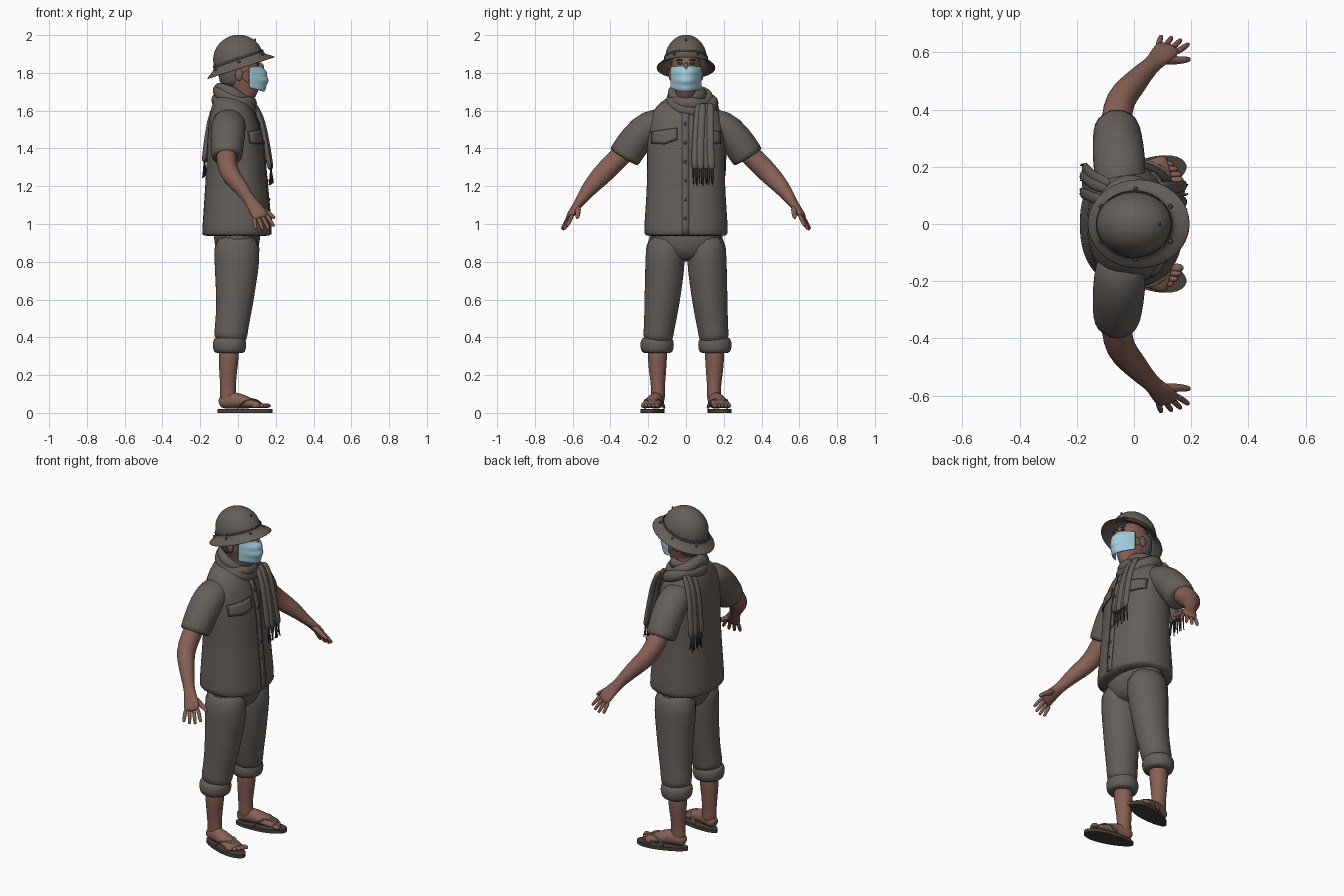
import bpy, bmesh, math
from mathutils import Vector, Matrix

cube = bpy.data.objects.get("Cube")
if cube:
    bpy.data.objects.remove(cube)


def material(name, r, g, b):
    m = bpy.data.materials.new(name)
    m.use_nodes = True
    m.diffuse_color = (r, g, b, 1)
    m.node_tree.nodes["Principled BSDF"].inputs["Base Color"].default_value = (r, g, b, 1)
    return m


CLOTH = material("grey brown cloth", .13, .113, .1)
SKIN = material("brown skin", .24, .115, .088)
MASK = material("pale blue mask", .36, .61, .72)
HAIR = material("grey hair", .12, .105, .098)
DARK = material("dark trim", .06, .052, .048)


def finish(name, bm, mat, subdivide=0, thickness=0):
    bmesh.ops.recalc_face_normals(bm, faces=bm.faces)
    mesh = bpy.data.meshes.new(name)
    bm.to_mesh(mesh)
    bm.free()
    mesh.materials.append(mat)
    mesh.shade_smooth()
    ob = bpy.data.objects.new(name, mesh)
    bpy.context.collection.objects.link(ob)
    if thickness:
        mod = ob.modifiers.new("thickness", "SOLIDIFY")
        mod.thickness = thickness
        mod.offset = 0
    if subdivide:
        mod = ob.modifiers.new("smooth", "SUBSURF")
        mod.levels = mod.render_levels = subdivide
    return ob


def sweep(name, points, mat, side=(0, 1, 0), n=16, closed=False, square=2, subdivide=1):
    """Skin over oval rings; each point is x, y, z, radius along side, other radius."""
    bm, rings = bmesh.new(), []
    last = len(points) - 1
    for i, (x, y, z, a, b) in enumerate(points):
        before = points[i - 1] if i or closed else points[0]
        after = points[(i + 1) % len(points)] if i < last or closed else points[last]
        t = (Vector(after[:3]) - Vector(before[:3])).normalized()
        s = Vector(side) - t * t.dot(Vector(side))
        s.normalize()
        u = t.cross(s)
        ring = []
        for k in range(n):
            c, d = (math.copysign(abs(f) ** (2 / square), f)
                    for f in (math.cos(k * math.tau / n), math.sin(k * math.tau / n)))
            ring.append(bm.verts.new(Vector((x, y, z)) + s * a * c + u * b * d))
        rings.append(ring)
    pairs = list(zip(rings, rings[1:])) + ([(rings[-1], rings[0])] if closed else [])
    for lo, hi in pairs:
        for k in range(n):
            bm.faces.new((lo[k - 1], lo[k], hi[k], hi[k - 1]))
    if not closed:
        bm.faces.new(rings[0])
        bm.faces.new(rings[-1])
    return finish(name, bm, mat, subdivide)


def ball(name, loc, size, mat):
    bm = bmesh.new()
    bmesh.ops.create_uvsphere(bm, u_segments=16, v_segments=10, radius=1,
                              matrix=Matrix.Translation(loc) @ Matrix.Diagonal((*size, 1)))
    return finish(name, bm, mat)


def grid(name, fn, mat, nu, nv, thickness, subdivide=0):
    bm = bmesh.new()
    rows = [[bm.verts.new(fn(i / nu, j / nv)) for i in range(nu + 1)] for j in range(nv + 1)]
    for lo, hi in zip(rows, rows[1:]):
        for i in range(nu):
            bm.faces.new((lo[i], lo[i + 1], hi[i + 1], hi[i]))
    return finish(name, bm, mat, subdivide, thickness)


# Shirt body
shirt = sweep("shirt", [
    (-.008, 0, .935, .213, .178), (-.008, 0, .942, .222, .184), (-.008, 0, 1.0, .222, .18),
    (-.01, 0, 1.15, .21, .168), (-.012, 0, 1.3, .205, .156), (-.015, 0, 1.42, .208, .15),
    (-.025, 0, 1.52, .205, .135), (-.035, 0, 1.6, .18, .115), (-.035, 0, 1.65, .13, .095),
    (-.025, 0, 1.68, .075, .075)], CLOTH, n=32, square=2.3)
bpy.context.view_layer.update()
shirt_eval = shirt.evaluated_get(bpy.context.evaluated_depsgraph_get())


def chest(y, z, lift=.003):
    hit, spot, _, _ = shirt_eval.ray_cast(Vector((1, y, z)), Vector((-1, 0, 0)))
    return Vector((spot.x + lift if hit else .1, y, z))


# Button strip, buttons and pocket flaps
grid("button_strip", lambda u, v: chest(.036 * u - .02, .945 + .66 * v), CLOTH, 2, 16, .008)
grid("strip_seam", lambda u, v: chest(.004 * u - .022, .945 + .66 * v), DARK, 1, 16, .006)
for i in range(6):
    ball("button", chest(-.003, 1.03 + .1 * i, .007), (.005, .009, .009), DARK)
for s in (-1, 1):
    def flap(u, v, grow=0, lift=.006):
        drop = .055 + .014 * (1 - abs(2 * u - 1))
        return chest(s * (.05 - grow + (.13 + 2 * grow) * u),
                     1.505 - .02 * u + grow - (drop + 2 * grow) * v, lift)
    grid("pocket_flap_edge", lambda u, v: flap(u, v, .004, .003), DARK, 8, 4, .006)
    grid("pocket_flap", flap, CLOTH, 8, 4, .008)

# Trouser seat
sweep("trouser_seat", [(-.005, 0, .8, .06, .07), (-.005, 0, .85, .17, .11),
                       (-.005, 0, .92, .2, .125), (-.005, 0, 1.0, .2, .125)], CLOTH, n=24)

TURN = math.radians(13)
for s, label in ((-1, "right_hand_side"), (1, "left_hand_side")):
    # Sleeve and bare arm
    sweep("sleeve_" + label, [(x, s * y, z, a, b) for x, y, z, a, b in (
        (-.045, .09, 1.56, .08, .06), (-.05, .19, 1.53, .093, .085), (-.055, .265, 1.45, .092, .09),
        (-.06, .325, 1.36, .083, .088), (-.06, .332, 1.348, .083, .088))],
        CLOTH, side=(1, 0, 0), n=20)
    sweep("arm_" + label, [(x, s * y, z, a, b) for x, y, z, a, b in (
        (-.06, .28, 1.42, .055, .055), (-.062, .37, 1.34, .056, .058), (-.05, .435, 1.27, .052, .056),
        (-.01, .48, 1.225, .047, .05), (.035, .53, 1.165, .036, .038), (.066, .56, 1.12, .03, .027),
        (.09, .583, 1.09, .041, .022), (.115, .61, 1.05, .046, .02), (.125, .62, 1.03, .042, .015))],
        SKIN, side=(.8, s * -.3, .25), n=16)
    # Fingers fan out from the knuckles
    knuckle, along, across = Vector((.115, .61, 1.045)), Vector((.36, .42, -.83)), Vector((.9, -.34, .28))
    for i, length in enumerate((.07, .088, .094, .086)):
        offset = .023 * (i - 1.5)
        path = []
        for f, r in ((0, .012), (.5, .0115), (.92, .0095), (1, .007)):
            p = knuckle + along * length * f + across * offset * (1 + .45 * f)
            path.append((p.x, s * p.y, p.z, r, r))
        sweep("finger_" + label, path, SKIN, side=(1, 0, 0), n=8)
    sweep("thumb_" + label, [(x, s * y, z, r, r) for x, y, z, r in (
        (.085, .575, 1.1, .018), (.13, .572, 1.075, .018), (.165, .572, 1.053, .014),
        (.19, .575, 1.035, .011), (.196, .576, 1.03, .007))], SKIN, side=(0, 0, 1), n=8)

    # Trouser leg with rolled cuff, and bare shin
    sweep("trouser_leg_" + label, [(x, s * y, z, a, b) for x, y, z, a, b in (
        (-.005, .107, .96, .105, .125), (-.005, .11, .8, .107, .122), (-.012, .119, .68, .1, .108),
        (-.018, .128, .58, .094, .099), (-.03, .138, .48, .085, .09), (-.038, .146, .42, .08, .09),
        (-.042, .15, .37, .08, .085))], CLOTH, n=20)
    sweep("rolled_cuff_" + label, [(-.045, s * .153, z, a, a) for z, a in (
        (.315, .07), (.322, .083), (.35, .091), (.38, .089), (.395, .08), (.398, .07))], CLOTH, n=20)
    sweep("shin_" + label, [(x, s * y, z, a, b) for x, y, z, a, b in (
        (-.045, .15, .4, .055, .058), (-.05, .152, .28, .052, .054), (-.053, .15, .2, .044, .046),
        (-.053, .148, .13, .036, .041), (-.052, .148, .08, .038, .046), (-.052, .148, .05, .032, .04))], SKIN)

    # Foot, built heel to toe and turned outward
    def turned(x, y, z):
        return (-.09 + x * math.cos(TURN) - y * math.sin(TURN),
                s * (.143 + x * math.sin(TURN) + y * math.cos(TURN)), z)
    across_foot = (-math.sin(TURN), s * math.cos(TURN), 0)
    sweep("foot_" + label, [(*turned(x, 0, z), a, b) for x, z, a, b in (
        (-.01, .05, .02, .02), (.005, .055, .033, .034), (.05, .068, .038, .046),
        (.1, .065, .042, .042), (.15, .053, .049, .03), (.2, .043, .053, .019),
        (.222, .04, .047, .013))], SKIN, side=across_foot)
    for i in range(5):
        ball("toe_" + label, turned(.236 - .004 * i * i * .6, .021 * (i - 2) - .002, .038),
             (.024, .015 if i == 0 else .011, .012), SKIN)

    # Sandal sole and straps
    bm = bmesh.new()
    outline = []
    for k in range(32):
        c, d = math.cos(k * math.tau / 32), math.sin(k * math.tau / 32)
        outline.append(bm.verts.new(turned(.13 + .15 * c, (.054 + .012 * c) * d, .004)))
    base = bm.faces.new(outline)
    top = bmesh.ops.extrude_face_region(bm, geom=[base])["geom"]
    bmesh.ops.translate(bm, vec=(0, 0, .02), verts=[v for v in top if isinstance(v, bmesh.types.BMVert)])
    bmesh.ops.translate(bm, vec=(0, 0, -.004), verts=bm.verts)
    sole = finish("sandal_sole_" + label, bm, DARK)
    sole.data.shade_flat()
    for w in (-1, 1):
        sweep("sandal_strap_" + label, [(*turned(x, y, z), .011, .005) for x, y, z in (
            (.222, -.014, .03), (.212, -.012, .058), (.17, w * .028, .078),
            (.13, w * .047, .06), (.1, w * .053, .018))], CLOTH, side=across_foot, n=8)

    # Ears, eyes, brows and mask loops
    ball("ear_" + label, (.005, s * .082, 1.79), (.02, .01, .032), SKIN)
    ball("eye_" + label, (.106, s * .031, 1.85), (.008, .014, .006), DARK)
    ball("brow_" + label, (.107, s * .034, 1.868), (.008, .02, .005), HAIR)
    for z in (1.815, 1.745):
        sweep("mask_loop_" + label, [(.065, s * .074, z, .002, .002), (.03, s * .081, z * .6 + .716, .002, .002),
                                     (-.005, s * .085, 1.79, .002, .002)], MASK, side=(0, 0, 1), n=6)

# Head, hair and nose
sweep("head", [(-.015, 0, 1.6, .058, .06), (-.005, 0, 1.67, .056, .062), (.025, 0, 1.695, .05, .08),
               (.022, 0, 1.73, .064, .097), (.015, 0, 1.79, .076, .103), (.01, 0, 1.85, .08, .105),
               (.002, 0, 1.92, .07, .09)], SKIN, n=20)
sweep("hair", [(-.03, 0, 1.725, .055, .052), (-.03, 0, 1.75, .072, .07), (-.03, 0, 1.81, .083, .078),
               (-.025, 0, 1.88, .084, .085)], HAIR, n=20)
ball("nose", (.118, 0, 1.825), (.02, .014, .03), SKIN)


# Face mask with soft pleats
def mask_surface(u, v):
    w = 2 * u - 1
    bulge = math.sin(math.pi * (.15 + .75 * v))
    pleat = .003 * math.sin(v * 6 * math.pi)
    return ((.115 + .042 * bulge + pleat) * (1 - w * w) + .058 * w * w,
            .083 * w, 1.7 + .022 * w * w + v * (.138 - .028 * w * w))


grid("face_mask", mask_surface, MASK, 14, 18, .005, 1)

# Hat: turned profile, oval in plan and tipped back
tilt = Matrix.Translation((.013, 0, 1.837)) @ Matrix.Rotation(math.radians(-18), 4, "Y") @ Matrix.Diagonal((1, .83, 1, 1))
profile = [(.134 * math.sin(a), .04 + .126 * math.cos(a)) for a in (i * math.pi / 20 for i in range(11))]
profile += [(.141, .037), (.142, .022), (.165, .008), (.186, -.007), (.189, -.012),
            (.183, -.014), (.14, .01), (.125, .02), (.1, .08), (0, .1)]
bm = bmesh.new()
path = [bm.verts.new((r, 0, z)) for r, z in profile]
edges = [bm.edges.new(pair) for pair in zip(path, path[1:])]
bmesh.ops.spin(bm, geom=path + edges, axis=(0, 0, 1), cent=(0, 0, 0), angle=math.tau, steps=40)
bmesh.ops.remove_doubles(bm, verts=bm.verts, dist=.0005)
bm.transform(tilt)
finish("hat", bm, CLOTH, 1)
band = []
for k in range(32):
    a = k * math.tau / 32
    band.append((*(tilt @ Vector((.138 * math.cos(a), .138 * math.sin(a), .04))), .008, .004))
sweep("hat_band", band, DARK, side=(0, 0, 1), n=8, closed=True)
for k in range(6):
    a = (k + .5) * math.tau / 6
    ball("hat_rivet", tilt @ Vector((.148 * math.cos(a), .148 * math.sin(a), .022)), (.008, .008, .006), DARK)
ball("hat_front_stud", tilt @ Vector((.115, 0, .107)), (.006, .006, .008), DARK)


# Scarf: loose coils round the neck
def coil(name, cx, cy, cz, rx, ry, dip, thick, phase):
    loop = []
    for k in range(24):
        a = k * math.tau / 24
        t = thick * (1 + .15 * math.sin(3 * a + phase))
        loop.append((cx + rx * math.cos(a), cy + ry * math.sin(a),
                     cz - dip * math.cos(a) + .01 * math.sin(2 * a + phase), t * 1.2, t))
    sweep(name, loop, CLOTH, side=(0, 0, 1), n=12, closed=True)


coil("scarf_upper_coil", -.025, .01, 1.69, .08, .082, .028, .024, 0)
coil("scarf_middle_coil", -.02, .02, 1.665, .092, .1, .035, .027, 2)
coil("scarf_lower_coil", -.018, .03, 1.635, .095, .115, .03, .027, 4)


# Scarf ends: overlapping folds with a fringe
def scarf_end(name, path):
    for i in range(4):
        off = (i - 1.5) * .027
        fold = [(x + .008 * (i % 2), y + off * (.75 + .09 * j), z, .021, .014)
                for j, (x, y, z) in enumerate(path)]
        sweep(name + "_fold", fold, CLOTH, n=10)
    x, y, z = path[-1]
    for i in range(11):
        y2 = y + (i - 5) * .0105
        wave = .006 * math.sin(i * 2.3)
        sweep(name + "_fringe", [(x + .004, y2, z + .015, .004, .004), (x + .006 + wave, y2, z - .03, .004, .004),
                                 (x + .006 + wave * 2, y2 + wave * .6, z - .07 + wave, .0025, .0025)],
              DARK, n=6, subdivide=0)


scarf_end("scarf_front", [(.07, .1, 1.645), (.115, .095, 1.58), (.142, .09, 1.46),
                          (.158, .09, 1.36), (.17, .092, 1.28)])
scarf_end("scarf_back", [(-.09, .11, 1.67), (-.14, .125, 1.6), (-.162, .14, 1.48),
                         (-.172, .148, 1.4), (-.182, .155, 1.32)])
